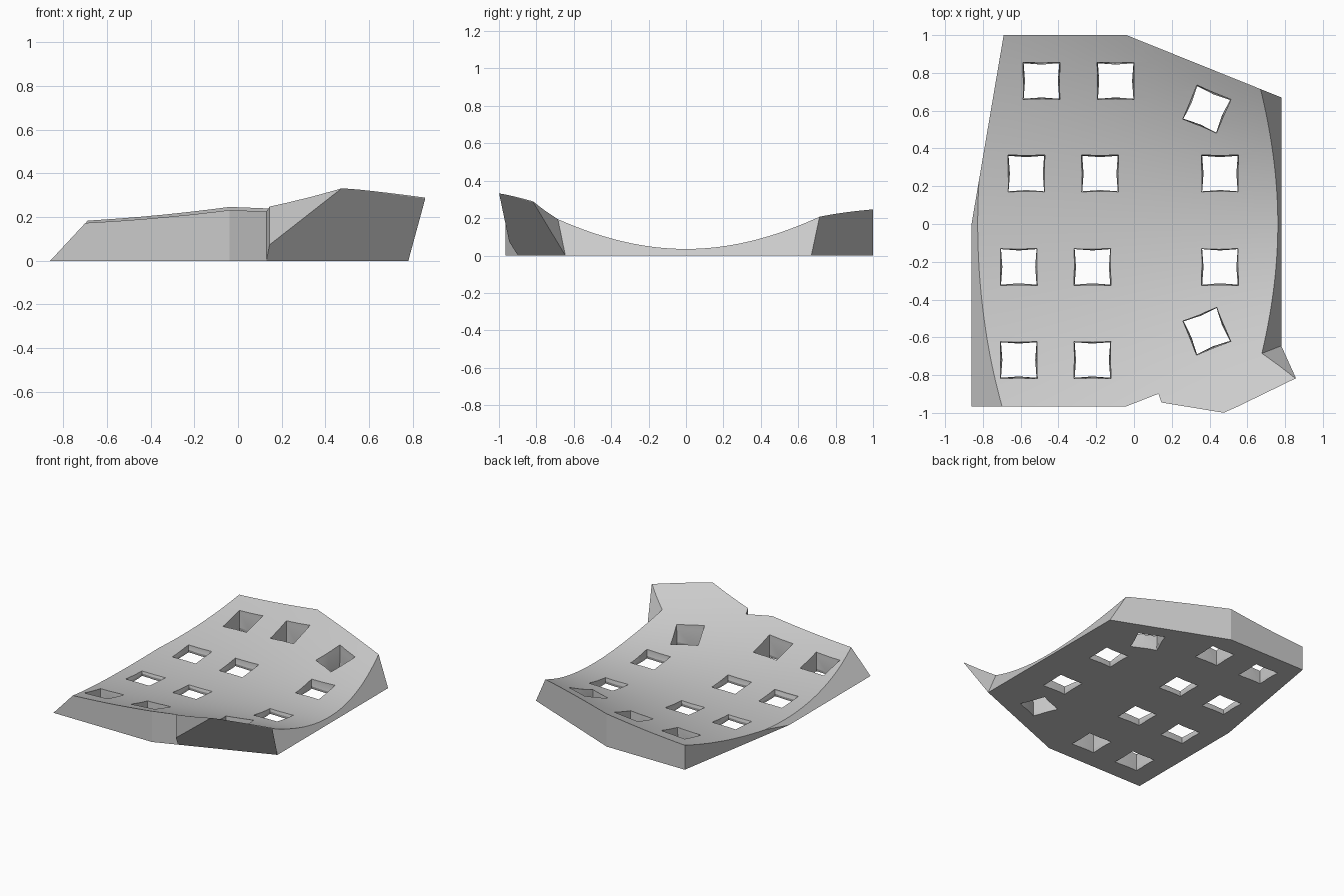
import bpy, bmesh, math
from mathutils import Vector

cube = bpy.data.objects.get("Cube")
if cube:
    bpy.data.objects.remove(cube, do_unlink=True)

grey = bpy.data.materials.new("plain grey")
grey.use_nodes = True
colour = (0.6, 0.6, 0.6, 1)
grey.diffuse_color = colour
grey.node_tree.nodes["Principled BSDF"].inputs["Base Color"].default_value = colour


def height(x, y):
    """Trough that grows steeper towards +x."""
    return 0.035 + (0.217 + 0.14 * x + 0.06 * x * x) * y * y


def wall(p, q):
    """Vertical cutting plane, the outside on the right of p to q."""
    return Vector((*p, 0)), Vector((q[1] - p[1], p[0] - q[0], 0)).normalized()


def carve(planes):
    """Block under the trough, trimmed by planes and closed again."""
    bm = bmesh.new()
    bmesh.ops.create_grid(bm, x_segments=20, y_segments=56, size=1.1)
    for v in bm.verts:
        v.co.z = height(v.co.x, v.co.y)
    base = bmesh.ops.extrude_face_region(bm, geom=bm.faces[:])["geom"]
    for v in base:
        if isinstance(v, bmesh.types.BMVert):
            v.co.z = 0
    for co, no in planes:
        bmesh.ops.bisect_plane(bm, geom=bm.verts[:] + bm.edges[:] + bm.faces[:],
                               dist=1e-5, plane_co=co, plane_no=no, clear_outer=True)
        bmesh.ops.delete(bm, geom=[e for e in bm.edges if e.is_wire], context='EDGES')
        bmesh.ops.holes_fill(bm, edges=[e for e in bm.edges if e.is_boundary], sides=0)
    return bm


def make_object(name, bm):
    bmesh.ops.recalc_face_normals(bm, faces=bm.faces[:])
    mesh = bpy.data.meshes.new(name)
    bm.to_mesh(mesh)
    bm.free()
    mesh.materials.append(grey)
    obj = bpy.data.objects.new(name, mesh)
    bpy.context.collection.objects.link(obj)
    return obj


# Main slab
bend, corner, notch = (-0.04, -0.965), (0.78, -0.645), (0.13, -0.899)
right_side = (Vector((0.78, 0, 0)), Vector((1, 0, 0.53)).normalized())
left_chamfer = (Vector((-0.86, 0, 0)), Vector((-1, 0, 0.93)).normalized())
join = wall(bend, corner)
slab = carve([wall((-0.86, -0.965), bend), join, right_side,
              wall((0.78, 0.67), (-0.04, 1)), wall((-0.04, 1), (-0.69, 1)),
              wall((-0.69, 1), (-0.86, 0)), wall((-0.86, 0), (-0.86, -1)),
              left_chamfer])

# Flared front corner
flare = (join[0], (join[1] - Vector((0, 0, 0.66))).normalized())
a, b, c = Vector((*corner, 0)), Vector((0.69, -0.68, 0.17)), Vector((0.85, -0.82, 0.3))
end_normal = (b - a).cross(c - a).normalized()
if end_normal.x + 0.5 * end_normal.y < 0:
    end_normal.negate()
lip = carve([wall(corner, bend), wall(notch, (0.145, -0.945)),
             wall((0.145, -0.945), (0.48, -1)), wall((0.48, -1), (0.85, -0.82)),
             flare, (a, end_normal)])

# Weld both into one body, removing the wall between them
lip_mesh = bpy.data.meshes.new("lip")
lip.to_mesh(lip_mesh)
lip.free()
slab.from_mesh(lip_mesh)
bpy.data.meshes.remove(lip_mesh)


def on_join(face):
    return all(abs((v.co - join[0]).dot(join[1])) < 1e-4 for v in face.verts)


shared = [f for f in slab.faces if on_join(f)]
parts = set(shared)
for f in shared:
    parts.update(f.edges)
    parts.update(f.verts)
bmesh.ops.bisect_plane(slab, geom=list(parts), dist=1e-5,
                       plane_co=(*notch, 0), plane_no=(1, 0, 0))
inner = [f for f in slab.faces if on_join(f) and f.calc_center_median().x > notch[0]]
bmesh.ops.delete(slab, geom=inner, context='FACES')
bmesh.ops.remove_doubles(slab, verts=slab.verts[:], dist=5e-4)
body = make_object("curved_plate", slab)

# Square holes, narrowed at a waist near the underside
rows = [(0.757, (-0.49, -0.097)), (0.267, (-0.57, -0.18, 0.455)),
        (-0.227, (-0.61, -0.22, 0.455)), (-0.72, (-0.61, -0.22))]
holes = [(x, y, 0) for y, xs in rows for x in xs]
holes += [(0.385, 0.607, -23), (0.385, -0.567, 22)]
cut = bmesh.new()
for x, y, turn in holes:
    top = height(x, y)
    rings = []
    for z, edge, middle in [(-0.02, 0.099, 0.099), (0.02, 0.094, 0.087),
                            (top, 0.098, 0.096), (0.6, 0.098, 0.096)]:
        ring = []
        for i in range(8):
            angle = math.radians(45 * i + turn)
            r = edge * math.sqrt(2) if i % 2 else middle
            ring.append(cut.verts.new((x + r * math.cos(angle), y + r * math.sin(angle), z)))
        rings.append(ring)
    cut.faces.new(rings[0])
    cut.faces.new(rings[-1])
    for low, high in zip(rings, rings[1:]):
        for i in range(8):
            j = (i + 1) % 8
            cut.faces.new((low[i], low[j], high[j], high[i]))
cutter = make_object("hole_cutter", cut)
cutter.hide_render = True
cutter.hide_viewport = True

punch = body.modifiers.new("holes", 'BOOLEAN')
punch.operation = 'DIFFERENCE'
punch.solver = 'EXACT'
punch.object = cutter
bpy.context.view_layer.objects.active = body
body.select_set(True)
bpy.ops.object.modifier_apply(modifier=punch.name)
bpy.data.objects.remove(cutter, do_unlink=True)
bpy.ops.object.shade_smooth_by_angle(angle=math.radians(15))
